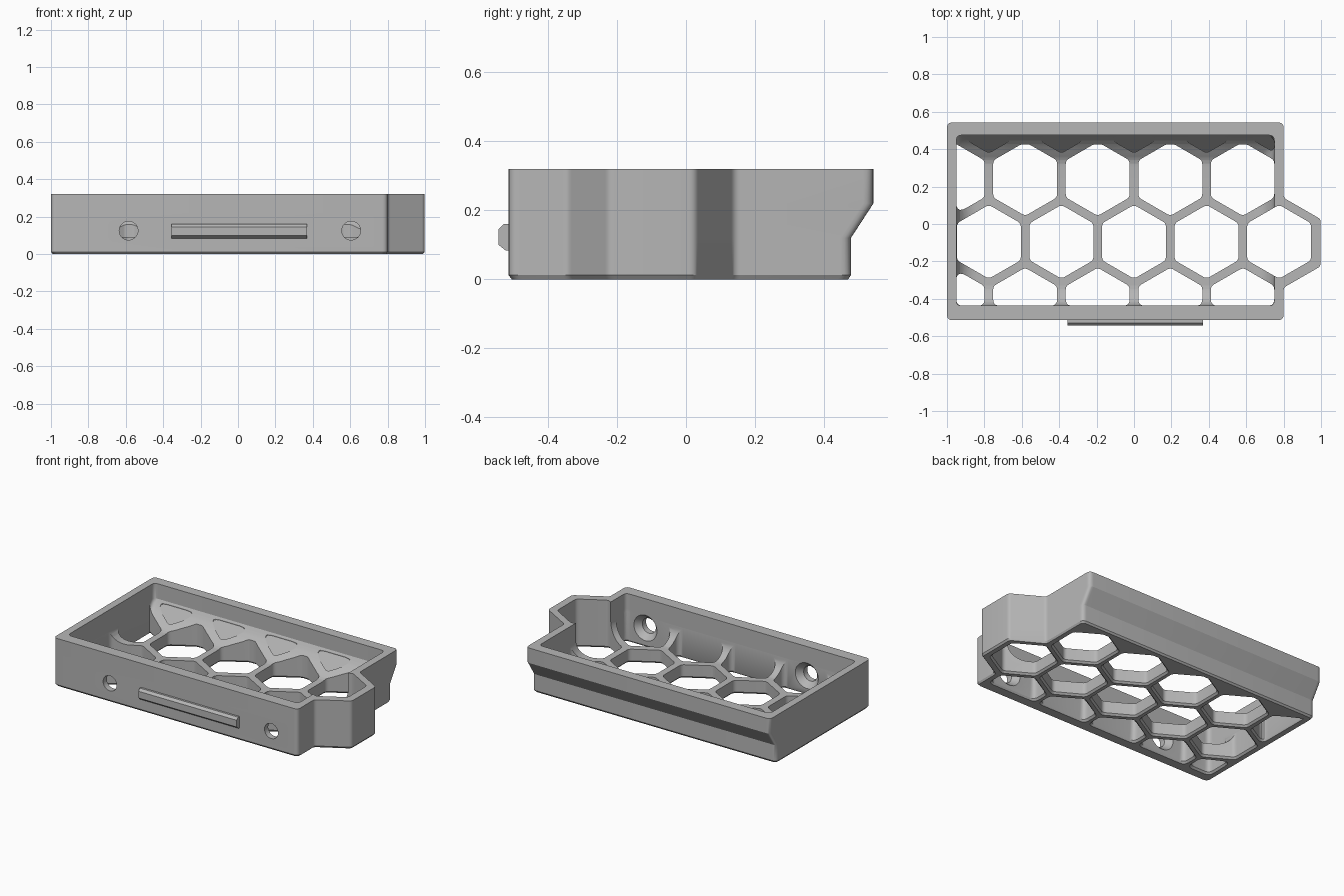
import bpy, bmesh, math
from mathutils import Vector

if "Cube" in bpy.data.objects:
    bpy.data.objects.remove(bpy.data.objects["Cube"])

grey = bpy.data.materials.new("plain grey")
grey.use_nodes = True
COLOUR = (0.47, 0.47, 0.47, 1)
grey.diffuse_color = COLOUR
grey.node_tree.nodes["Principled BSDF"].inputs["Base Color"].default_value = COLOUR

HEIGHT, FLOOR, FILLET = 0.32, 0.09, 0.11
LEFT, RIGHT, FRONT = -0.95, 0.75, -0.437      # inner wall faces
PITCH, CELL = 0.388, 0.171                    # honeycomb spacing, half width
ROW = PITCH * math.sqrt(0.75)


def rounded(points, radius, steps=5):
    """Replace each corner of a closed outline with an arc."""
    out, n = [], len(points)
    for i in range(n):
        p = Vector(points[i])
        a = (Vector(points[i - 1]) - p)
        b = (Vector(points[(i + 1) % n]) - p)
        cut = min(radius / math.tan(a.angle(b) / 2), a.length * 0.45, b.length * 0.45)
        a, b = p + a.normalized() * cut, p + b.normalized() * cut
        for k in range(steps + 1):
            t = k / steps
            out.append(a * (1 - t) ** 2 + p * 2 * t * (1 - t) + b * t * t)
    return out


def clip(points, axis, limit, sign):
    """Keep the part of a convex outline on one side of an axis line."""
    out = []
    for i, q in enumerate(points):
        p = points[i - 1]
        dp, dq = sign * (limit - p[axis]), sign * (limit - q[axis])
        if dp * dq < 0:
            out.append(p.lerp(q, dp / (dp - dq)))
        if dq >= 0:
            out.append(q)
    return out


def hexagon(cx, cy, half):
    r = half / math.cos(math.pi / 6)
    return [Vector((cx + r * math.sin(a), cy + r * math.cos(a)))
            for a in (-i * math.pi / 3 for i in range(6))]


def loft(bm, loops):
    """Skin a stack of equal-length closed loops and cap both ends."""
    rings = [[bm.verts.new(p) for p in loop] for loop in loops]
    n = len(rings[0])
    for low, high in zip(rings, rings[1:]):
        for i in range(n):
            j = (i + 1) % n
            bm.faces.new((low[i], low[j], high[j], high[i]))
    bm.faces.new(rings[0][::-1])
    bm.faces.new(rings[-1])


def make(name, bm, helper=False):
    bmesh.ops.recalc_face_normals(bm, faces=bm.faces)
    mesh = bpy.data.meshes.new(name)
    bm.to_mesh(mesh)
    bm.free()
    mesh.materials.append(grey)
    obj = bpy.data.objects.new(name, mesh)
    bpy.context.collection.objects.link(obj)
    obj.hide_render = helper
    return obj


def back(z):
    """Outer back face: upright, then a slope out to the overhanging lip."""
    return 0.478 + 0.065 * min(max((z - 0.12) / 0.1, 0), 1)


# Tray shell with the hexagonal bump on its left side
def shell_loop(z, shrink=0.0):
    y = back(z)
    pts = [(-1, -0.514), (0.8, -0.514), (0.8, -0.34), (0.998, -0.226),
           (0.998, 0.026), (0.8, 0.14), (0.8, y), (-1, y)]
    pts = rounded(pts, 0.03)
    return [(p.x * (1 - shrink), p.y * (1 - 2 * shrink), z) for p in pts]


bm = bmesh.new()
loft(bm, [shell_loop(0, 0.009)] + [shell_loop(z) for z in (0.012, 0.12, 0.22, HEIGHT)])
tray = make("tray", bm)


# Cavity with a filleted floor and a back that follows the lip
def cavity_loop(z, d):
    y = back(z) - 0.068 - d
    pts = [(LEFT + d, FRONT + d), (RIGHT - d, FRONT + d), (RIGHT - d, y), (LEFT + d, y)]
    return [(p.x, p.y, z) for p in rounded(pts, 0.03)]


bm = bmesh.new()
loops = []
for k in range(9):
    t = k / 8 * math.pi / 2
    loops.append(cavity_loop(FLOOR + FILLET * (1 - math.cos(t)), FILLET * (1 - math.sin(t))))
loops += [cavity_loop(z, 0) for z in (0.22, HEIGHT + 0.1)]
loft(bm, loops)
cavity = make("cavity_cutter", bm, True)

# Honeycomb openings, and blind pockets along the sloped back
bm = bmesh.new()
for row in range(4):
    cy = 0.577 - row * ROW
    for col in range(-3, 3):
        cx = PITCH * (col + (0.5 if row % 2 else 0))
        bump = row == 2 and col == 2
        if row == 0 and col == 2:
            cx -= 0.02
        pts = hexagon(cx, cy, CELL)
        pts = clip(pts, 0, LEFT, -1)
        if not bump:
            pts = clip(pts, 0, RIGHT, 1)
        pts = clip(clip(pts, 1, FRONT, -1), 1, 0.468 if row == 0 else 0.425, 1)
        if len(pts) < 3 or max(p.x for p in pts) - min(p.x for p in pts) < 0.05:
            continue
        pts = rounded(pts, 0.035)
        top = [(p.x, p.y, HEIGHT + 0.1) for p in pts]
        if row == 0:
            loft(bm, [[(p.x, p.y, 0.08 + 1.4 * (p.y - 0.38)) for p in pts], top])
            continue
        mid = sum(pts, Vector((0, 0))) / len(pts)
        wide = [p + (p - mid).normalized() * 0.022 for p in pts]
        loft(bm, [[(p.x, p.y, -0.01) for p in wide],
                  [(p.x, p.y, 0.012) for p in pts], top])
cells = make("cell_cutter", bm, True)

# Screw holes, flared toward the inside of the front wall
bm = bmesh.new()
for x in (-0.585, 0.605):
    loft(bm, [[(x + r * math.cos(a), y, 0.125 + r * math.sin(a))
               for a in (i * math.pi / 16 for i in range(32))]
              for y, r in ((-0.6, 0.05), (-0.475, 0.05), (-0.437, 0.085), (-0.33, 0.085))])
holes = make("screw_hole_cutter", bm, True)

for cutter in (cavity, cells, holes):
    mod = tray.modifiers.new(cutter.name, "BOOLEAN")
    mod.operation = "DIFFERENCE"
    mod.solver = "EXACT"
    mod.object = cutter
    bpy.ops.object.select_all(action="DESELECT")
    bpy.context.view_layer.objects.active = tray
    tray.select_set(True)
    bpy.ops.object.modifier_apply(modifier=mod.name)
for cutter in (cavity, cells, holes):
    bpy.data.objects.remove(cutter)
bpy.ops.object.shade_smooth_by_angle(angle=math.radians(28))

# Chamfered tongue on the front
bm = bmesh.new()
profile = [(-0.5, 0.083), (-0.522, 0.083), (-0.543, 0.1), (-0.543, 0.145),
           (-0.528, 0.16), (-0.5, 0.16)]
loft(bm, [[(x, y, z) for y, z in profile] for x in (-0.355, 0.37)])
make("front_tongue", bm)
